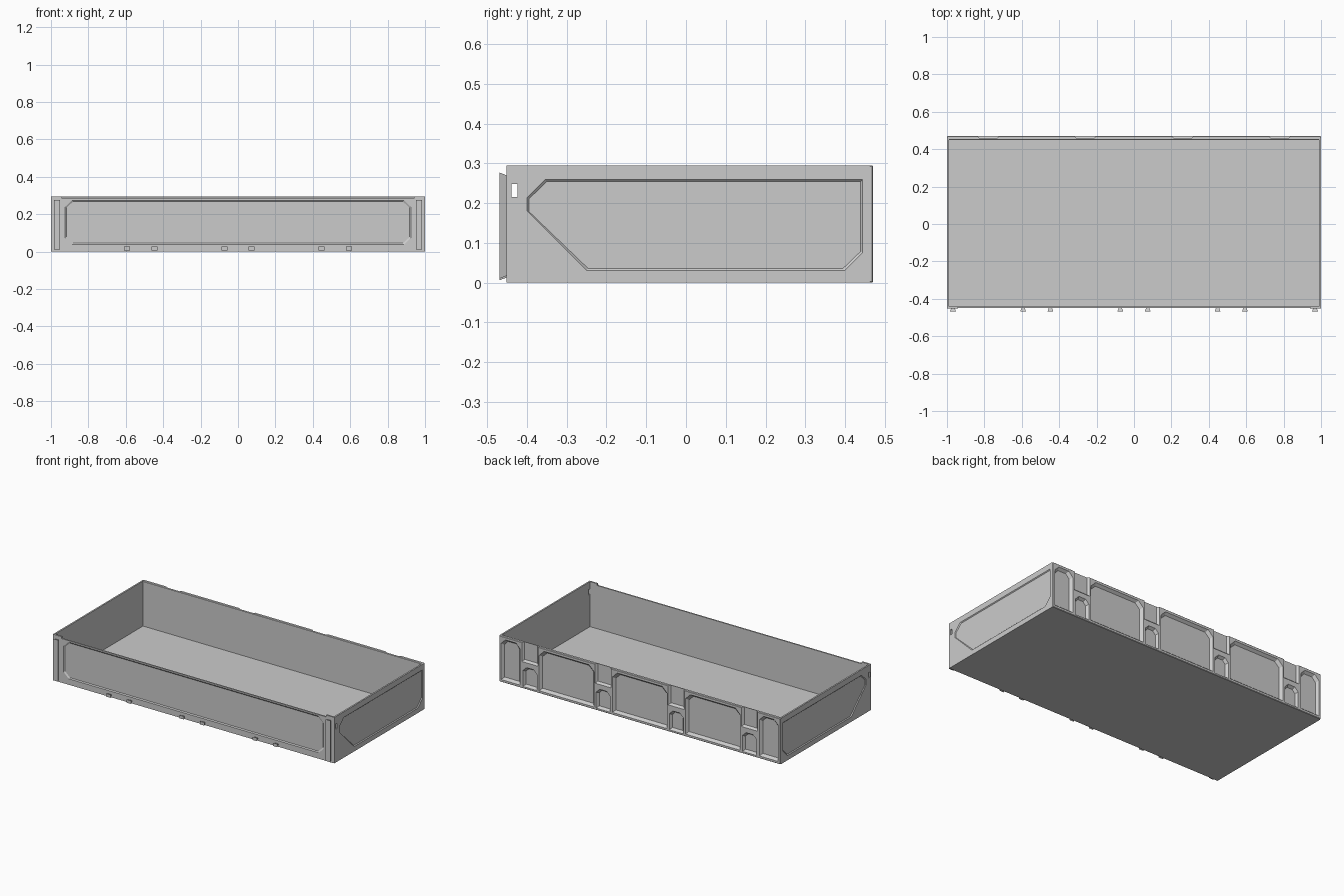
import bpy, bmesh
from mathutils import Vector

if "Cube" in bpy.data.objects:
    bpy.data.objects.remove(bpy.data.objects["Cube"])


def obj_from(bm, name):
    bmesh.ops.recalc_face_normals(bm, faces=bm.faces)
    me = bpy.data.meshes.new(name)
    bm.to_mesh(me)
    bm.free()
    ob = bpy.data.objects.new(name, me)
    bpy.context.collection.objects.link(ob)
    return ob


def box(name, x, y, z, bevel=0):
    bm = bmesh.new()
    bmesh.ops.create_cube(bm, size=1)
    for v in bm.verts:
        v.co = Vector([(a + b) / 2 + c * (b - a) for (a, b), c in zip((x, y, z), v.co)])
    if bevel:
        bmesh.ops.bevel(bm, geom=bm.edges[:], offset=bevel, segments=1, affect='EDGES')
    return obj_from(bm, name)


def prism(bm, pts, d0, d1, inset, axis):
    """Tapered prism: outline pts at depth d0, shrunk by inset at depth d1."""
    def place(p, d):
        return (p[0], d, p[1]) if axis == 'Y' else (d, p[0], p[1])
    lo = [min(p[i] for p in pts) for i in (0, 1)]
    hi = [max(p[i] for p in pts) for i in (0, 1)]
    mid = [(a + b) / 2 for a, b in zip(lo, hi)]
    sc = [1 - 2 * inset / (b - a) for a, b in zip(lo, hi)]
    small = [[mid[i] + (p[i] - mid[i]) * sc[i] for i in (0, 1)] for p in pts]
    a = [bm.verts.new(place(p, d0)) for p in pts]
    b = [bm.verts.new(place(p, d1)) for p in small]
    bm.faces.new(a)
    bm.faces.new(b[::-1])
    n = len(pts)
    for i in range(n):
        bm.faces.new((a[i], b[i], b[(i + 1) % n], a[(i + 1) % n]))


def chamfered(x0, x1, z0, z1, bottom, top):
    pts = [(x0 + bottom, z0), (x1 - bottom, z0)] if bottom else [(x0, z0), (x1, z0)]
    if bottom:
        pts.append((x1, z0 + bottom))
    if top:
        pts += [(x1, z1 - top), (x1 - top, z1), (x0 + top, z1), (x0, z1 - top)]
    else:
        pts += [(x1, z1), (x0, z1)]
    if bottom:
        pts.append((x0, z0 + bottom))
    return pts


def carve(ob, bm):
    cutter = obj_from(bm, "cutter")
    cutter.hide_render = True
    m = ob.modifiers.new("carve", 'BOOLEAN')
    m.operation, m.solver, m.object = 'DIFFERENCE', 'EXACT', cutter
    bpy.context.view_layer.objects.active = ob
    bpy.ops.object.modifier_apply(modifier=m.name)
    bpy.data.objects.remove(cutter)


# floor
box("floor", (-0.995, 0.995), (-0.447, 0.46), (0, 0.006))

# side walls: recessed panel and a through slot near the front
panel = [(-0.40, 0.18), (-0.25, 0.03), (0.40, 0.03), (0.445, 0.075),
         (0.445, 0.26), (-0.355, 0.26), (-0.40, 0.215)]
for s, side in ((1, "right"), (-1, "left")):
    wall = box(side + "_wall", sorted((s * 0.99, s)), (-0.45, 0.462), (0, 0.295))
    bm = bmesh.new()
    prism(bm, panel, s * 1.001, s * 0.995, 0.006, 'X')
    slot = chamfered(-0.438, -0.424, 0.215, 0.248, 0, 0)
    prism(bm, slot, s * 1.02, s * 0.95, 0, 'X')
    carve(wall, bm)

# front wall, lower than the corners, with recessed octagonal panel
front = box("front_wall", (-0.945, 0.945), (-0.45, -0.441), (0, 0.283))
bm = bmesh.new()
prism(bm, chamfered(-0.925, 0.925, 0.037, 0.275, 0.035, 0.035), -0.451, -0.445, 0.008, 'Y')
carve(front, bm)

# front corner posts and connectors flaring outward
def connector(name, x, w, z0, z1):
    bm = bmesh.new()
    prism(bm, chamfered(x - w, x + w, z0, z1, 0, 0), -0.469, -0.448, w * 0.5, 'Y')
    obj_from(bm, name)

for s, side in ((1, "right"), (-1, "left")):
    box(side + "_front_post", sorted((s * 0.94, s * 0.999)), (-0.4505, -0.44), (0, 0.295))
    connector(side + "_tall_connector", s * 0.968, 0.017, 0.01, 0.277)
for i, cx in enumerate((-0.52, 0, 0.52)):
    for dx in (-0.073, 0.073):
        connector("small_connector", cx + dx, 0.016, 0.006, 0.026)

# back wall with pockets, top notches and small lower sockets
back = box("back_wall", (-1, 1), (0.45, 0.47), (0, 0.295), 0.003)
bm = bmesh.new()
Y0, Y1 = 0.4705, 0.4535
for cx in (-0.52, 0, 0.52):
    prism(bm, chamfered(cx - 0.195, cx + 0.195, 0.015, 0.278, 0, 0.035), Y0, Y1, 0.014, 'Y')
for s in (-1, 1):
    x0, x1 = sorted((s * 0.85, s * 0.985))
    prism(bm, chamfered(x0, x1, 0.015, 0.278, 0, 0.03), Y0, Y1, 0.014, 'Y')
for cx in (-0.78, -0.26, 0.26, 0.78):
    prism(bm, chamfered(cx - 0.058, cx + 0.058, 0.17, 0.32, 0, 0), Y0, 0.457, 0.012, 'Y')
    prism(bm, chamfered(cx - 0.05, cx + 0.05, 0.012, 0.14, 0, 0.025), Y0, Y1, 0.012, 'Y')
carve(back, bm)
